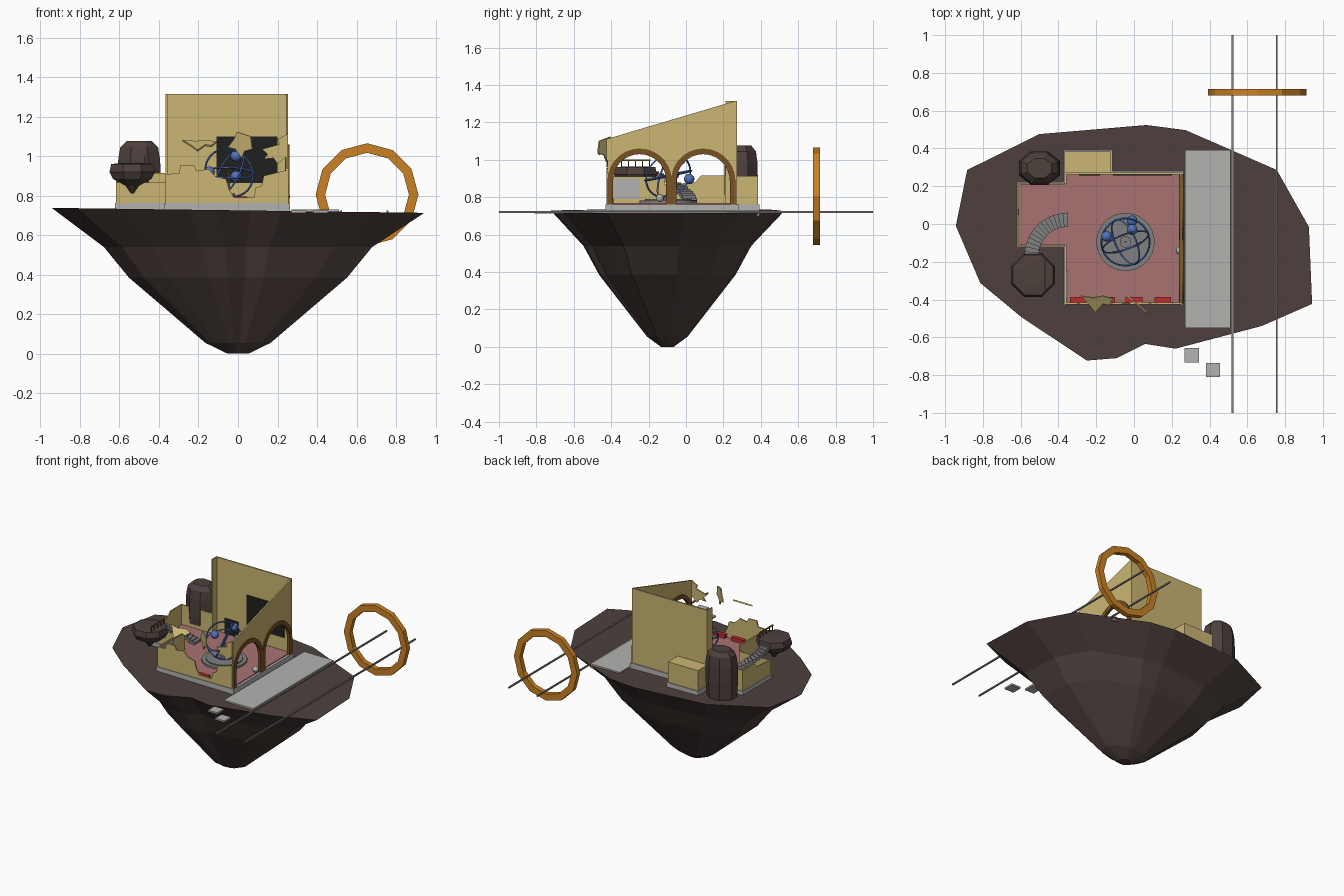
import bpy, bmesh, math
from mathutils import Vector, Matrix

if "Cube" in bpy.data.objects:
    bpy.data.objects.remove(bpy.data.objects["Cube"])

COL = dict(rock=(.075, .052, .046), plaster=(.60, .47, .17), floor_pink=(.40, .17, .17),
           light_grey=(.45, .45, .44), mid_grey=(.22, .22, .22), amber=(.60, .22, .018),
           wood_brown=(.19, .085, .018), blue=(.08, .17, .50), red=(.55, .025, .03),
           black=(.014, .014, .014))
MATS = {}
for n, c in COL.items():
    MATS[n] = bpy.data.materials.new(n)
    MATS[n].diffuse_color = (*c, 1)


def finish(name, bm, mat, smooth=False):
    bmesh.ops.recalc_face_normals(bm, faces=bm.faces[:])
    me = bpy.data.meshes.new(name)
    bm.to_mesh(me)
    bm.free()
    me.materials.append(MATS[mat])
    for p in me.polygons:
        p.use_smooth = smooth
    ob = bpy.data.objects.new(name, me)
    bpy.context.collection.objects.link(ob)
    return ob


def loft(name, rings, mat, closed=False):
    """Skin a list of equal-length point rings; cap the ends unless closed."""
    bm = bmesh.new()
    vs = [[bm.verts.new(p) for p in r] for r in rings]
    n = len(vs[0])
    pairs = list(zip(vs, vs[1:])) + ([(vs[-1], vs[0])] if closed else [])
    for a, b in pairs:
        for i in range(n):
            j = (i + 1) % n
            bm.faces.new((a[i], a[j], b[j], b[i]))
    if not closed:
        bm.faces.new(vs[0])
        bm.faces.new(vs[-1][::-1])
    return finish(name, bm, mat)


def slab(name, pts, axis, d0, d1, mat):
    """Extrude a flat outline along an axis from d0 to d1."""
    put = {'x': lambda u, v, d: (d, u, v), 'y': lambda u, v, d: (u, d, v),
           'z': lambda u, v, d: (u, v, d)}[axis]
    return loft(name, [[put(u, v, d) for u, v in pts] for d in (d0, d1)], mat)


def box(name, x0, x1, y0, y1, z0, z1, mat):
    return slab(name, [(x0, y0), (x1, y0), (x1, y1), (x0, y1)], 'z', z0, z1, mat)


def arc(cx, cy, r, a0, a1, n):
    return [(cx + r * math.cos(a0 + (a1 - a0) * i / n),
             cy + r * math.sin(a0 + (a1 - a0) * i / n)) for i in range(n + 1)]


def disc(cx, cy, rx, ry, z, n=8, turn=math.pi / 8):
    return [(cx + rx * math.cos(turn + math.tau * i / n),
             cy + ry * math.sin(turn + math.tau * i / n), z) for i in range(n)]


def ball(name, loc, r, mat):
    bm = bmesh.new()
    bmesh.ops.create_uvsphere(bm, u_segments=16, v_segments=10, radius=r,
                              matrix=Matrix.Translation(loc))
    return finish(name, bm, mat, True)


def hoop(name, loc, r, t, rot, mat, n=32):
    """Thin square-section ring, turned by a rotation matrix."""
    rings = []
    for i in range(n):
        a = math.tau * i / n
        rings.append([Vector(loc) + rot @ Vector(((r + dr) * math.cos(a), (r + dr) * math.sin(a), dz))
                      for dr, dz in ((-t, 0), (0, -t), (t, 0), (0, t))])
    return loft(name, rings, mat, True)


# Floating island: outline shrunk towards the bottom point
edge = [(-.883, .286), (-.50, .476), (.066, .524), (.273, .497), (.756, .286), (.926, -.016),
        (.943, -.423), (.676, -.54), (.22, -.66), (.06, -.635), (-.09, -.71), (-.25, -.723),
        (-.60, -.49), (-.814, -.312), (-.943, -.01)]
top_z = lambda x: .7255 - .0125 * x / .94
loft("island", [[(x * s, -.1 + (y + .1) * s, top_z(x) if s == 1 else z) for x, y in edge]
                for s, z in ((1, 0), (.72, .54), (.585, .385), (.175, .055), (.055, 0))], 'rock')

# Foundation and floor share the house plan
plan = [(-.374, -.43), (.263, -.43), (.263, .28), (-.115, .28), (-.115, .392), (-.374, .392),
        (-.374, .222), (-.623, .222), (-.623, -.122), (-.374, -.122)]
slab("foundation", plan, 'z', .70, .762, 'light_grey')
box("main_floor", -.362, .245, -.417, .262, .755, .768, 'floor_pink')
box("wing_floor", -.612, -.36, -.112, .212, .755, .768, 'floor_pink')

# Walls
W = .01
box("back_wall", -.365, .252, .262, .272, .76, 1.315, 'plaster')
box("left_wall_stub", -.367, -.357, .212, .27, .76, 1.315, 'plaster')
box("left_front_wall", -.367, -.357, -.42, -.112, .76, .91, 'plaster')
box("back_alcove", -.367, -.122, .27, .385, .76, .912, 'plaster')
box("wing_back_wall", -.615, -.365, .208, .217, .76, .915, 'plaster')
box("wing_front_wall", -.615, -.365, -.117, -.108, .76, .866, 'plaster')
slab("wing_left_wall", [(-.117, .76), (.217, .76), (.217, .915), (.08, .915), (.05, .88), (-.117, .866)],
     'x', -.617, -.608, 'plaster')
slab("broken_front_wall",
     [(-.365, .76), (-.365, .91), (-.30, .912), (-.29, .955), (-.22, .952), (-.21, .925), (-.15, .935),
      (-.11, .895), (-.06, .885), (-.045, .83), (-.02, .79), (.08, .79), (.09, .84), (.12, .85),
      (.13, .90), (.19, .915), (.25, .93), (.25, .76)], 'y', -.425, -.415, 'plaster')

# Right wall with two arched openings, and the timber arch trims
SPRING, R = .888, .172
centres = (-.248, .092)
outline = [(-.42, .76)]
for c in centres:
    outline += [(c - .15, .76)] + arc(c, SPRING, .15, math.pi, 0, 14) + [(c + .15, .76)]
outline += [(.265, .76), (.265, 1.315), (-.42, 1.112)]
slab("arched_right_wall", outline, 'x', .244, .254, 'plaster')
for i, c in enumerate(centres):
    trim = ([(c - R, .762)] + arc(c, SPRING, R, math.pi, 0, 14) + [(c + R, .762), (c + .142, .762)]
            + arc(c, SPRING, .142, 0, math.pi, 14) + [(c - .142, .762)])
    slab(f"arch_trim_{i + 1}", trim, 'x', .238, .261, 'wood_brown')

# Wall shards
slab("corner_shard", [(.25, 1.112), (.20, 1.085), (.21, 1.06), (.12, 1.035), (.15, 1.01), (.13, .985),
                      (.18, .99), (.20, .96), (.25, 1.0)], 'y', -.425, -.415, 'plaster')
s = slab("flat_shard", [(-.085, .045), (-.02, .035), (.03, .045), (.085, .03), (.06, -.01), (.03, 0),
                        (-.01, -.055), (-.04, -.01)], 'z', -.005, .005, 'plaster')
s.location = (-.195, -.42, 1.055)
s.rotation_euler = (math.radians(30), 0, 0)
s = slab("upright_shard", [(-.08, -.01), (-.04, .03), (-.02, .068), (.07, .045), (.08, -.02), (.03, -.03),
                           (.01, -.065), (-.03, -.02)], 'y', -.004, .004, 'plaster')
s.location = (.012, -.42, 1.055)
s.rotation_euler = (0, 0, math.radians(-40))

# Window, hearth and board plates
box("back_window", -.11, .20, .256, .263, .865, 1.10, 'black')
box("hearth", -.29, -.18, .256, .263, .768, .88, 'black')
box("wall_board", -.358, -.350, -.395, -.25, .79, .90, 'light_grey')

# Red seats along the front wall
for i, (a, b) in enumerate(((-.34, -.25), (-.20, -.10), (-.045, .045), (.108, .195))):
    box(f"red_seat_{i + 1}", a, b, -.415, -.387, .765, .795, 'red')

# Orrery: stepped dais, pole, hoops and planets
OX, OY = -.045, -.095
for i, (r, z) in enumerate(((.154, .782), (.125, .79), (.03, .81))):
    loft(f"dais_{i + 1}", [disc(OX, OY, r, r, h, 24) for h in (.765, z)], 'mid_grey')
loft("orrery_pole", [disc(OX, OY, .006, .006, h) for h in (.78, .92)], 'mid_grey')
mid = (OX, OY, .915)
for i, (tx, ty) in enumerate(((12, 8), (72, 20), (65, -65))):
    rot = Matrix.Rotation(math.radians(ty), 3, 'Z') @ Matrix.Rotation(math.radians(tx), 3, 'X')
    hoop(f"orbit_hoop_{i + 1}", mid, .128, .005, rot, 'blue')
for i, p in enumerate(((-.01, .017, .897), (-.01, -.03, 1.0), (-.145, -.065, .92))):
    ball(f"planet_{i + 1}", p, .028, 'blue')
ball("door_ball", (.242, -.14, .795), .021, 'light_grey')

# Curved stair up to the floating rock
N = 14
for i in range(N):
    a0, a1 = (math.pi / 2 * (1 + k / N) for k in (i, i + 1))
    z = .785 + .165 * i / N
    slab(f"stair_step_{i + 1}", arc(-.35, -.17, .23, a0, a1, 1) + arc(-.35, -.17, .155, a1, a0, 1),
         'z', z - .025, z, 'mid_grey')

# Boulders and the lookout railing
loft("tall_boulder", [disc(-.5, .295, .115 * k, .095 * k, z) for k, z in
                      ((.95, .71), (1.02, .85), (1, .98), (.9, 1.045), (.6, 1.077))], 'rock')
loft("floating_boulder", [disc(-.535, -.27, .125 * k, .125 * k, z) for k, z in
                          ((.06, .81), (.3, .85), (.85, .885), (1, .92), (.92, .96), (.5, .965))], 'rock')
for i in range(5):
    y = -.345 + .0375 * i
    box(f"railing_post_{i + 1}", -.473, -.467, y - .003, y + .003, .955, 1.0, 'wood_brown')
box("railing_bar", -.474, -.466, -.35, -.19, .994, 1.002, 'wood_brown')

# Station platform, stepping slabs, rails and the portal ring
box("platform", .27, .51, -.55, .392, .70, .731, 'light_grey')
for i, (x, y) in enumerate(((.305, -.695), (.418, -.773))):
    box(f"stepping_slab_{i + 1}", x - .038, x + .038, y - .038, y + .038, .713, .725, 'light_grey')
for i, x in enumerate((.522, .756)):
    box(f"rail_{i + 1}", x - .005, x + .005, -1, 1, .715, .725, 'mid_grey')
rings = []
for i in range(12):
    c, q = math.cos(math.tau * i / 12), math.sin(math.tau * i / 12)
    rings.append([(.653 + r * c, y, .805 + r * q) for r, y in
                  ((.212, .68), (.26, .68), (.26, .716), (.212, .716))])
loft("portal_ring", rings, 'amber', True)

for m in bpy.data.materials:
    if m.users and not m.is_grease_pencil:
        m.use_nodes = True
        m.node_tree.nodes["Principled BSDF"].inputs["Base Color"].default_value = m.diffuse_color
